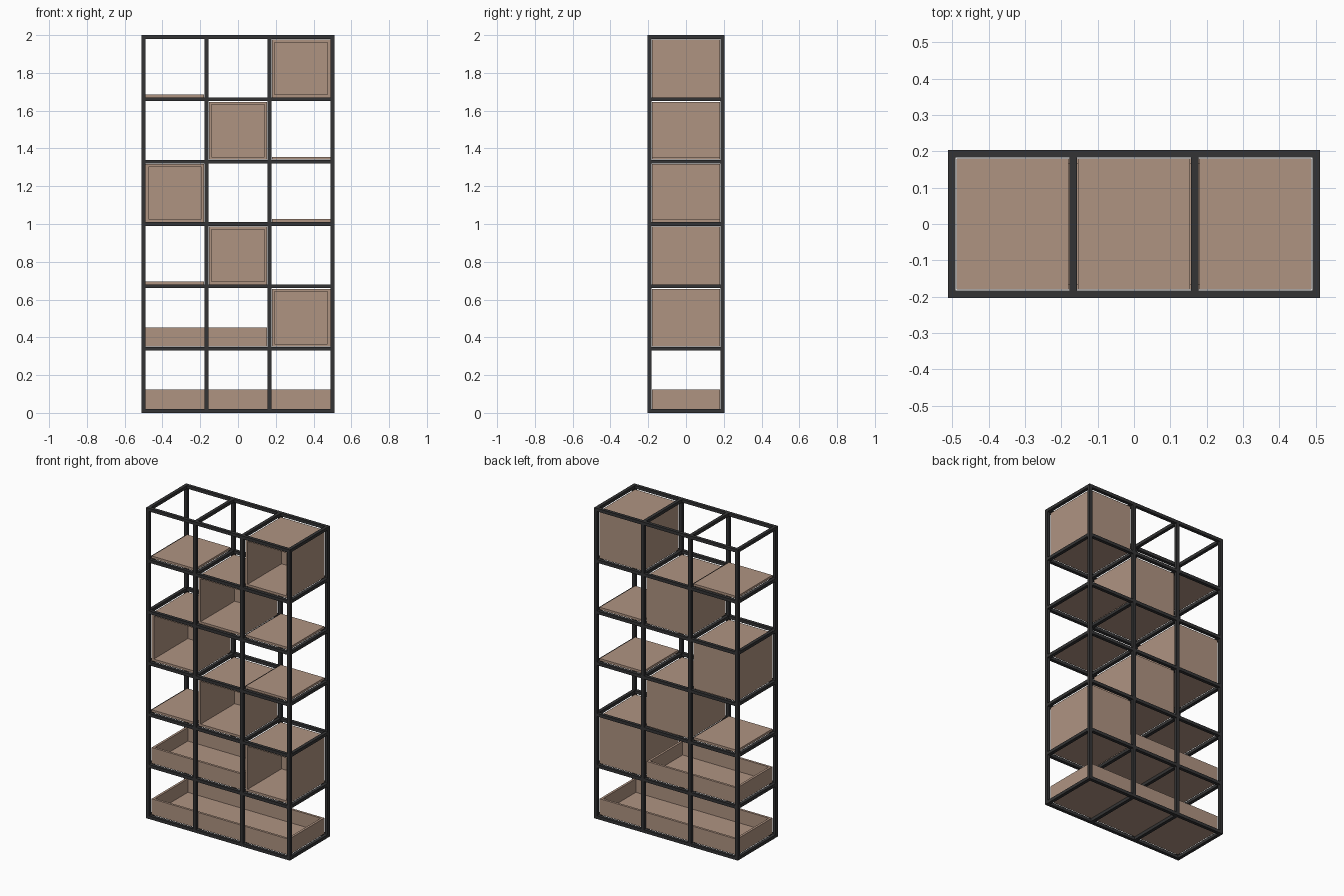
import bpy, bmesh
from mathutils import Matrix, Vector

if "Cube" in bpy.data.objects:
    bpy.data.objects.remove(bpy.data.objects["Cube"])


def material(name, rgb):
    m = bpy.data.materials.new(name)
    m.diffuse_color = (*rgb, 1)
    m.use_nodes = True
    m.node_tree.nodes["Principled BSDF"].inputs["Base Color"].default_value = m.diffuse_color
    return m


METAL = material("dark metal", (0.034, 0.034, 0.035))
WOOD = material("brown wood", (0.43, 0.295, 0.222))


def boxes_object(name, spans, mat):
    """One object made of axis-aligned boxes (x0, x1, y0, y1, z0, z1)."""
    bm = bmesh.new()
    for x0, x1, y0, y1, z0, z1 in spans:
        centre = Vector((x0 + x1, y0 + y1, z0 + z1)) / 2
        size = Matrix.Diagonal((x1 - x0, y1 - y0, z1 - z0, 1))
        bmesh.ops.create_cube(bm, size=1, matrix=Matrix.Translation(centre) @ size)
    mesh = bpy.data.meshes.new(name)
    bm.to_mesh(mesh)
    bm.free()
    mesh.materials.append(mat)
    ob = bpy.data.objects.new(name, mesh)
    bpy.context.collection.objects.link(ob)
    return ob


H = 0.0105                                   # half bar width
XS = [-0.501, -0.167, 0.167, 0.501]          # post centres
YB = 0.193                                   # front/back bar centre
ZS = [0.01 + 0.33 * k for k in range(7)]     # level centres
GAP = 0.002
YI = YB - H - GAP                            # half depth of inserts
T = 0.015                                    # board thickness

# posts
boxes_object("posts", [(x - H, x + H, s * YB - H, s * YB + H, 0, 2)
                       for x in XS for s in (-1, 1)], METAL)

# rails across and along the depth, at every level
rails = []
for z in ZS:
    for s in (-1, 1):
        for a, b in zip(XS, XS[1:]):
            rails.append((a + H, b - H, s * YB - H, s * YB + H, z - 0.01, z + 0.01))
    for x in XS:
        rails.append((x - H, x + H, -YB + H, YB - H, z - 0.01, z + 0.01))
boxes_object("rails", rails, METAL)


def cell(c0, c1, row):
    return XS[c0] + H + GAP, XS[c1 + 1] - H - GAP, ZS[row] + 0.0105


# flat shelves
for col, row in [(0, 2), (0, 5), (2, 3), (2, 4)]:
    x0, x1, z = cell(col, col, row)
    boxes_object("shelf", [(x0, x1, -YI, YI, z, z + T)], WOOD)

# open-fronted cubes with a back panel
for col, row in [(2, 1), (1, 2), (0, 3), (1, 4), (2, 5)]:
    x0, x1, z = cell(col, col, row)
    top = z + 0.306
    boxes_object("storage_cube", [
        (x0, x1, -YI, YI, z, z + T),
        (x0, x1, -YI, YI, top - T, top),
        (x0, x0 + T, -YI, YI, z + T, top - T),
        (x1 - T, x1, -YI, YI, z + T, top - T),
        (x0 + T, x1 - T, YI - T, YI, z + T, top - T)], WOOD)

# low trays spanning several bays
for c0, c1, row in [(0, 2, 0), (0, 1, 1)]:
    x0, x1, z = cell(c0, c1, row)
    top = z + 0.102
    boxes_object("tray", [
        (x0, x1, -YI, YI, z, z + T),
        (x0, x1, -YI, -YI + T, z + T, top),
        (x0, x1, YI - T, YI, z + T, top),
        (x0, x0 + T, -YI + T, YI - T, z + T, top),
        (x1 - T, x1, -YI + T, YI - T, z + T, top)], WOOD)
